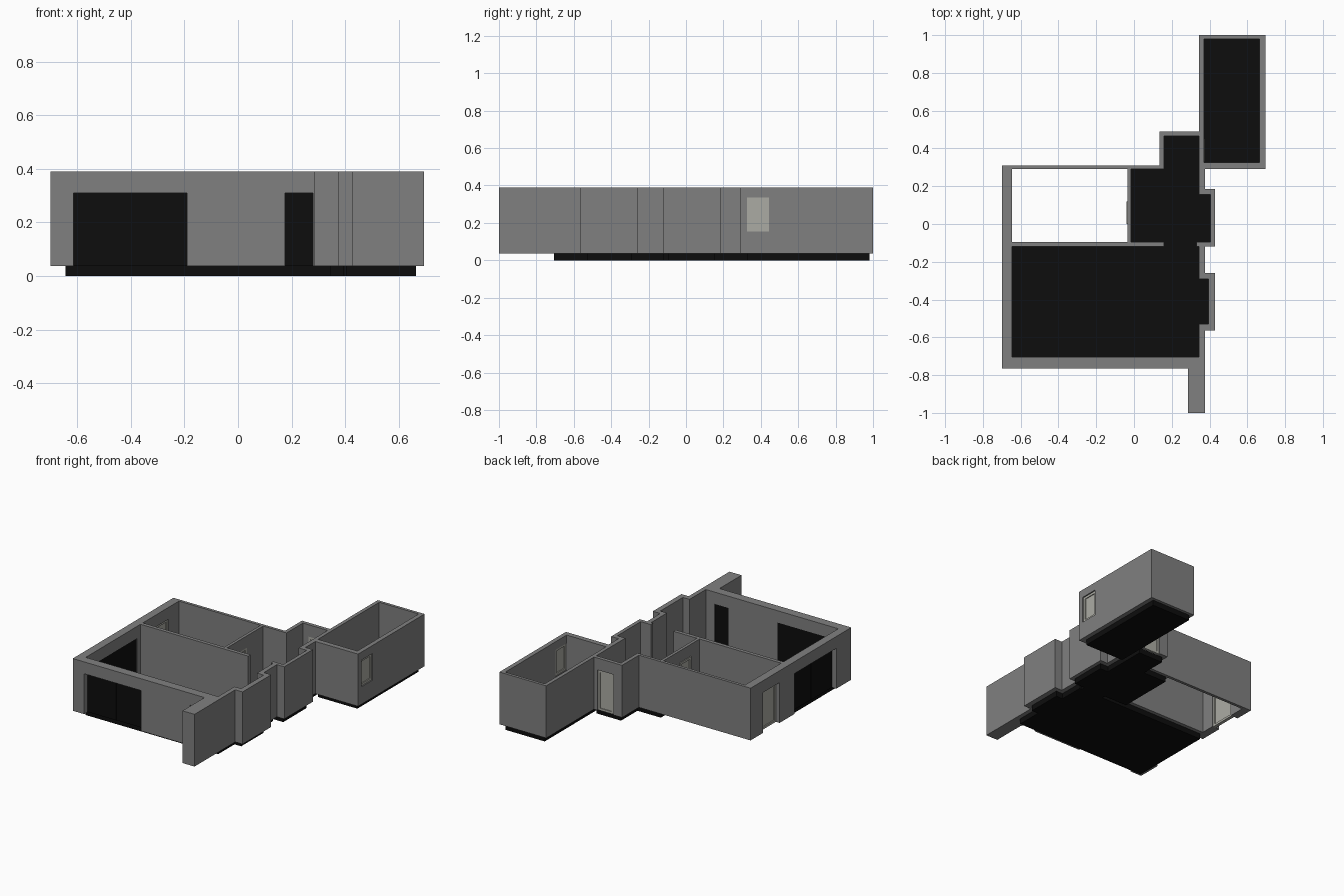
import bpy, bmesh

cube = bpy.data.objects.get("Cube")
if cube:
    bpy.data.objects.remove(cube, do_unlink=True)

BASE, TOP, DOOR_TOP = 0.037, 0.39, 0.31


def material(name, color):
    m = bpy.data.materials.new(name)
    m.use_nodes = True
    m.diffuse_color = (*color, 1)
    m.node_tree.nodes["Principled BSDF"].inputs["Base Color"].default_value = (*color, 1)
    return m


wall_grey = material("wall grey", (0.216, 0.216, 0.216))
black = material("black", (0.004, 0.004, 0.004))
pale = material("pale warm grey", (0.41, 0.41, 0.37))


def prism(name, outline, z0, z1, mat=None):
    """Extrude a flat outline between two heights."""
    bm = bmesh.new()
    face = bm.faces.new([bm.verts.new((x, y, z0)) for x, y in outline])
    up = bmesh.ops.extrude_face_region(bm, geom=[face])["geom"]
    for v in up:
        if isinstance(v, bmesh.types.BMVert):
            v.co.z = z1
    bmesh.ops.recalc_face_normals(bm, faces=bm.faces)
    mesh = bpy.data.meshes.new(name)
    bm.to_mesh(mesh)
    bm.free()
    if mat:
        mesh.materials.append(mat)
    ob = bpy.data.objects.new(name, mesh)
    bpy.context.collection.objects.link(ob)
    return ob


def rect(x0, x1, y0, y1):
    return [(x0, y0), (x1, y0), (x1, y1), (x0, y1)]


def cut(target, outline, z0, z1):
    cutter = prism("cutter", outline, z0, z1)
    cutter.hide_render = True
    mod = target.modifiers.new("cut", "BOOLEAN")
    mod.operation, mod.solver, mod.object = "DIFFERENCE", "EXACT", cutter
    bpy.context.view_layer.objects.active = target
    bpy.ops.object.modifier_apply(modifier=mod.name)
    bpy.data.objects.remove(cutter, do_unlink=True)


# Plan of the outer shell, with two bays, a front wing wall and a rear room
shell = [(-0.70, -0.765), (0.285, -0.765), (0.285, -1), (0.375, -1),
         (0.375, -0.565), (0.43, -0.565), (0.43, -0.26), (0.375, -0.26),
         (0.375, -0.12), (0.43, -0.12), (0.43, 0.185), (0.375, 0.185),
         (0.375, 0.29), (0.695, 0.29), (0.695, 1), (0.345, 1),
         (0.345, 0.49), (0.135, 0.49), (0.135, 0.31), (-0.70, 0.31)]

# Main room and hall, joined by a full-height gap
main_room = [(-0.645, -0.705), (0.345, -0.705), (0.345, -0.53), (0.395, -0.53),
             (0.395, -0.29), (0.345, -0.29), (0.345, -0.12), (0.33, -0.12),
             (0.33, -0.095), (0.405, -0.095), (0.405, 0.155), (0.345, 0.155),
             (0.345, 0.465), (0.16, 0.465), (0.16, 0.29), (-0.015, 0.29),
             (-0.015, -0.095), (0.16, -0.095), (0.16, -0.12), (-0.645, -0.12)]
rear_room = rect(0.37, 0.665, 0.325, 0.98)
open_yard = rect(-0.645, -0.035, -0.095, 0.29)

walls = prism("walls", shell, BASE, TOP, wall_grey)
for room in (main_room, rear_room, open_yard):
    cut(walls, room, -0.1, 1)
prism("main_floor", main_room, 0, BASE, black)
prism("rear_floor", rear_room, 0, BASE, black)


def opening(name, axis, a, b, wall, panel, z0, z1, mat, framed):
    """Cut a hole along an axis and fill it with leaves or a framed pane."""
    def plan(u0, u1, span):
        return rect(u0, u1, *span) if axis == "x" else rect(*span, u0, u1)

    cut(walls, plan(a, b, (wall[0] - 0.004, wall[1] + 0.004)), z0 - (z0 == BASE) * 0.05, z1)
    p0, p1 = panel
    if not framed:
        mid = (a + b) / 2
        prism(name + "_leaf_a", plan(a, mid, panel), z0, z1, mat)
        prism(name + "_leaf_b", plan(mid, b, (p0 + 0.003, p1 - 0.003)), z0, z1, mat)
        return
    t, third = 0.015, (p1 - p0) / 3
    prism(name + "_pane", plan(a + t, b - t, (p0 + third, p1 - third)), z0 + t, z1 - t, mat)
    for i, (u0, u1) in enumerate(((a, a + t), (b - t, b))):
        prism(f"{name}_post_{i}", plan(u0, u1, panel), z0, z1, mat)
    for i, (h0, h1) in enumerate(((z0, z0 + t), (z1 - t, z1))):
        prism(f"{name}_rail_{i}", plan(a + t, b - t, panel), h0, h1, mat)


# Dark glazed openings of the main room
front, side = (-0.765, -0.705), (-0.70, -0.645)
opening("front_sliding_door", "x", -0.615, -0.19, front, (-0.727, -0.705), BASE, DOOR_TOP, black, False)
opening("front_narrow_door", "x", 0.175, 0.28, front, (-0.727, -0.705), BASE, DOOR_TOP, black, False)
opening("side_sliding_door", "y", -0.605, -0.16, side, (-0.667, -0.645), BASE, DOOR_TOP, black, False)

# Pale doors and window
opening("yard_door", "y", 0.0, 0.18, side, (-0.672, -0.65), BASE, DOOR_TOP, pale, True)
opening("hall_door", "y", 0.0, 0.12, (-0.035, -0.015), (-0.04, -0.018), BASE, DOOR_TOP, pale, True)
opening("rear_room_door", "y", 0.33, 0.45, (0.345, 0.37), (0.352, 0.374), BASE, DOOR_TOP, pale, True)
opening("entrance_door", "x", 0.2, 0.32, (0.465, 0.49), (0.467, 0.483), BASE, DOOR_TOP, pale, True)
opening("rear_window", "y", 0.325, 0.445, (0.665, 0.695), (0.669, 0.687), 0.155, 0.335, pale, True)
